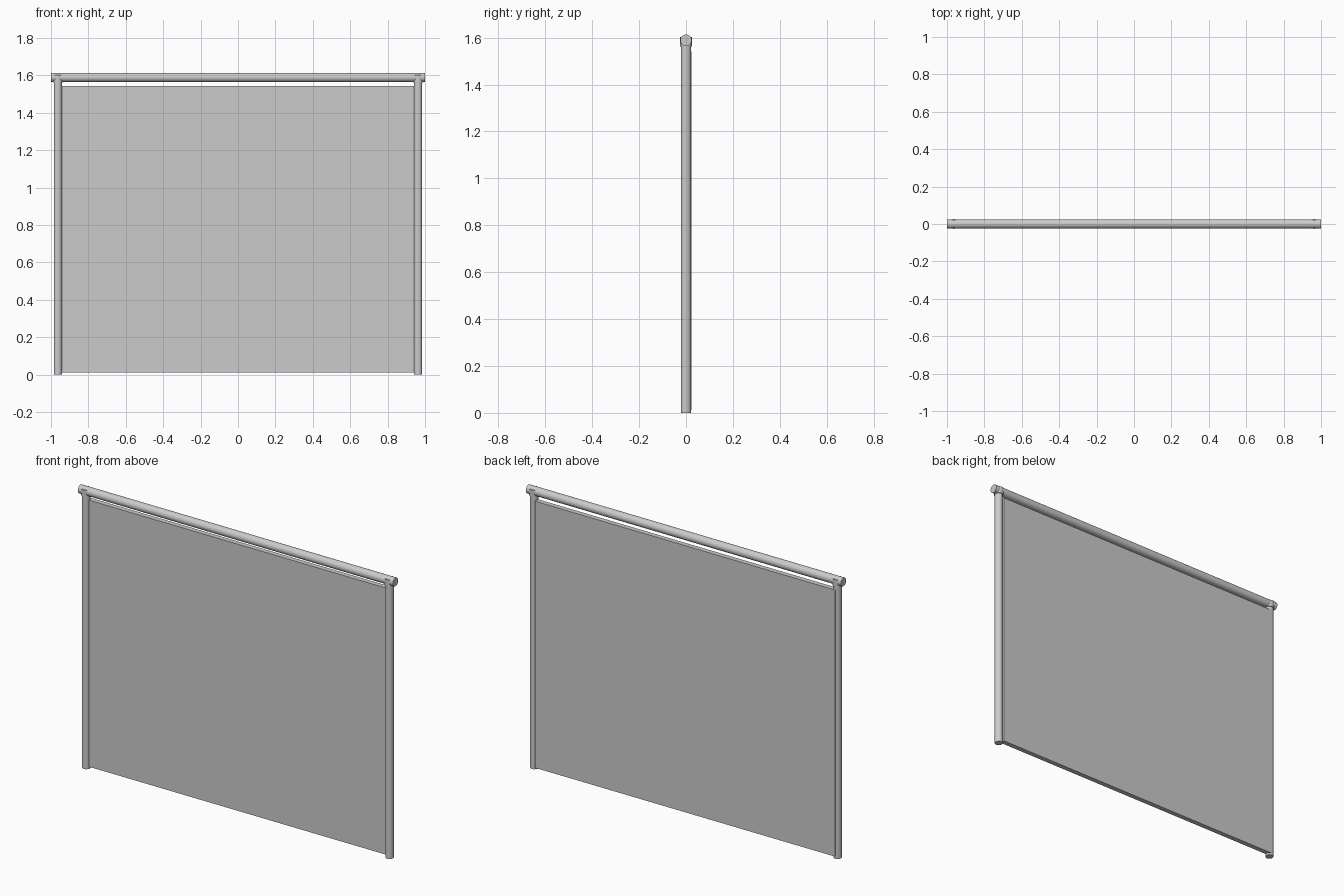
import bpy, math

if "Cube" in bpy.data.objects:
    bpy.data.objects.remove(bpy.data.objects["Cube"])


def cylinder(name, radius, length, loc, rot=(0, 0, 0)):
    bpy.ops.mesh.primitive_cylinder_add(vertices=32, radius=radius, depth=length,
                                        location=loc, rotation=rot)
    ob = bpy.context.object
    ob.name = name
    bpy.ops.object.shade_smooth_by_angle(angle=math.radians(40))
    return ob


def box(name, x0, x1, y0, y1, z0, z1):
    bpy.ops.mesh.primitive_cube_add(size=1, location=((x0 + x1) / 2, (y0 + y1) / 2, (z0 + z1) / 2))
    ob = bpy.context.object
    ob.name = name
    ob.scale = (x1 - x0, y1 - y0, z1 - z0)
    return ob


# Upright posts with a sleeve where each meets the rail
for side, sx in (("left", -1), ("right", 1)):
    cylinder(side + "_post", 0.022, 1.585, (sx * 0.963, 0, 0.7925))
    cylinder(side + "_sleeve", 0.0265, 0.04, (sx * 0.963, 0, 1.583))

# Top rail
cylinder("top_rail", 0.0245, 2.0, (0, 0, 1.589), (0, math.pi / 2, 0))

# Panel hung between the posts, nearly flush with their backs
box("panel", -0.963, 0.943, -0.006, 0.0225, 0.012, 1.542)
